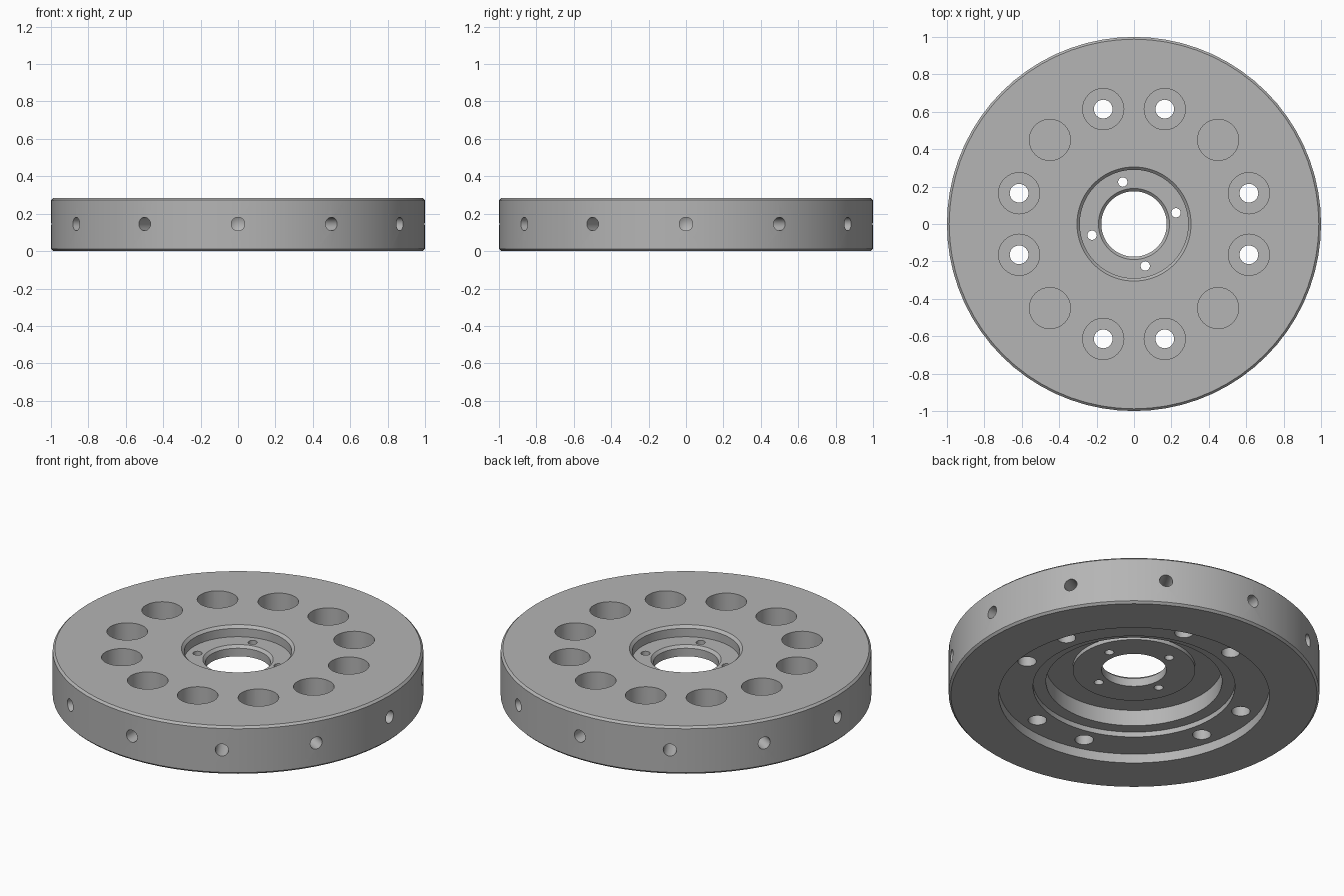
import bpy
import bmesh
from math import cos, sin, pi, radians
from mathutils import Matrix, Vector

cube = bpy.data.objects.get("Cube")
if cube:
    bpy.data.objects.remove(cube, do_unlink=True)

TOP = 0.285
grey = bpy.data.materials.new("machined grey")
grey.use_nodes = True
COLOUR = (0.46, 0.46, 0.46, 1)
grey.diffuse_color = COLOUR
grey.node_tree.nodes["Principled BSDF"].inputs["Base Color"].default_value = COLOUR


def lathe(bm, profile, steps, matrix=Matrix(), closed=False):
    """Revolve (radius, height) points about z, then place with matrix."""
    part = bmesh.new()
    verts = [part.verts.new((r, 0, z)) for r, z in profile]
    edges = [part.edges.new(pair) for pair in zip(verts, verts[1:])]
    if closed:
        edges.append(part.edges.new((verts[-1], verts[0])))
    bmesh.ops.spin(part, geom=verts + edges, axis=(0, 0, 1), cent=(0, 0, 0),
                   angle=2 * pi, steps=steps, use_duplicate=False)
    bmesh.ops.remove_doubles(part, verts=part.verts, dist=1e-5)
    bmesh.ops.recalc_face_normals(part, faces=part.faces)
    part.transform(matrix)
    mesh = bpy.data.meshes.new("lathe_part")
    part.to_mesh(mesh)
    part.free()
    bm.from_mesh(mesh)
    bpy.data.meshes.remove(mesh)


def make_object(name, bm):
    mesh = bpy.data.meshes.new(name)
    bm.to_mesh(mesh)
    bm.free()
    mesh.materials.append(grey)
    obj = bpy.data.objects.new(name, mesh)
    bpy.context.collection.objects.link(obj)
    return obj


def around(radius, degrees, z=0):
    a = radians(degrees)
    return Matrix.Translation((radius * cos(a), radius * sin(a), z))


# Disc body: chamfered rim, stepped underside, central boss and bore
bm = bmesh.new()
lathe(bm, [
    (0.988, TOP), (1.0, TOP - 0.012), (1.0, 0.012), (0.988, 0),
    (0.73, 0), (0.73, 0.055), (0.545, 0.055), (0.545, 0.085),
    (0.475, 0.085), (0.475, 0.18), (0.33, 0.18), (0.33, 0.157),
    (0.175, 0.157), (0.175, 0.205), (0.19, 0.22), (0.29, 0.22),
    (0.29, TOP - 0.015), (0.305, TOP)], 72, closed=True)
disc = make_object("flange_disc", bm)

# Counterbores on the top, with a bolt hole in all but the diagonal ones
bm = bmesh.new()
SEAT = 0.12
for i in range(12):
    wide = [(0.11, SEAT), (0.11, 0.4), (0, 0.4)]
    stem = [(0, SEAT)] if i % 3 == 1 else [(0, -0.1), (0.05, -0.1), (0.05, SEAT)]
    lathe(bm, stem + wide, 32, around(0.636, 15 + 30 * i))

# Small screw holes through the central web
for i in range(4):
    lathe(bm, [(0, 0.1), (0.025, 0.1), (0.025, 0.26), (0, 0.26)], 20,
          around(0.232, 15 + 90 * i))

# Radial drilled holes with conical ends around the rim
for i in range(12):
    a = radians(30 * i)
    direction = Vector((cos(a), sin(a), 0))
    turn = direction.to_track_quat('Z', 'Y').to_matrix().to_4x4()
    lathe(bm, [(0, 0.8), (0.036, 0.82), (0.036, 1.1), (0, 1.1)], 24,
          Matrix.Translation((0, 0, 0.145)) @ turn)
drill = make_object("hole_cutter", bm)
drill.hide_render = True
drill.hide_set(True)

# Cut the holes and bake the result
cut = disc.modifiers.new("holes", 'BOOLEAN')
cut.operation = 'DIFFERENCE'
cut.solver = 'EXACT'
cut.object = drill
bpy.ops.object.select_all(action='DESELECT')
disc.select_set(True)
bpy.context.view_layer.objects.active = disc
bpy.ops.object.modifier_apply(modifier=cut.name)
bpy.data.objects.remove(drill, do_unlink=True)
bpy.ops.object.shade_smooth_by_angle(angle=radians(30))
